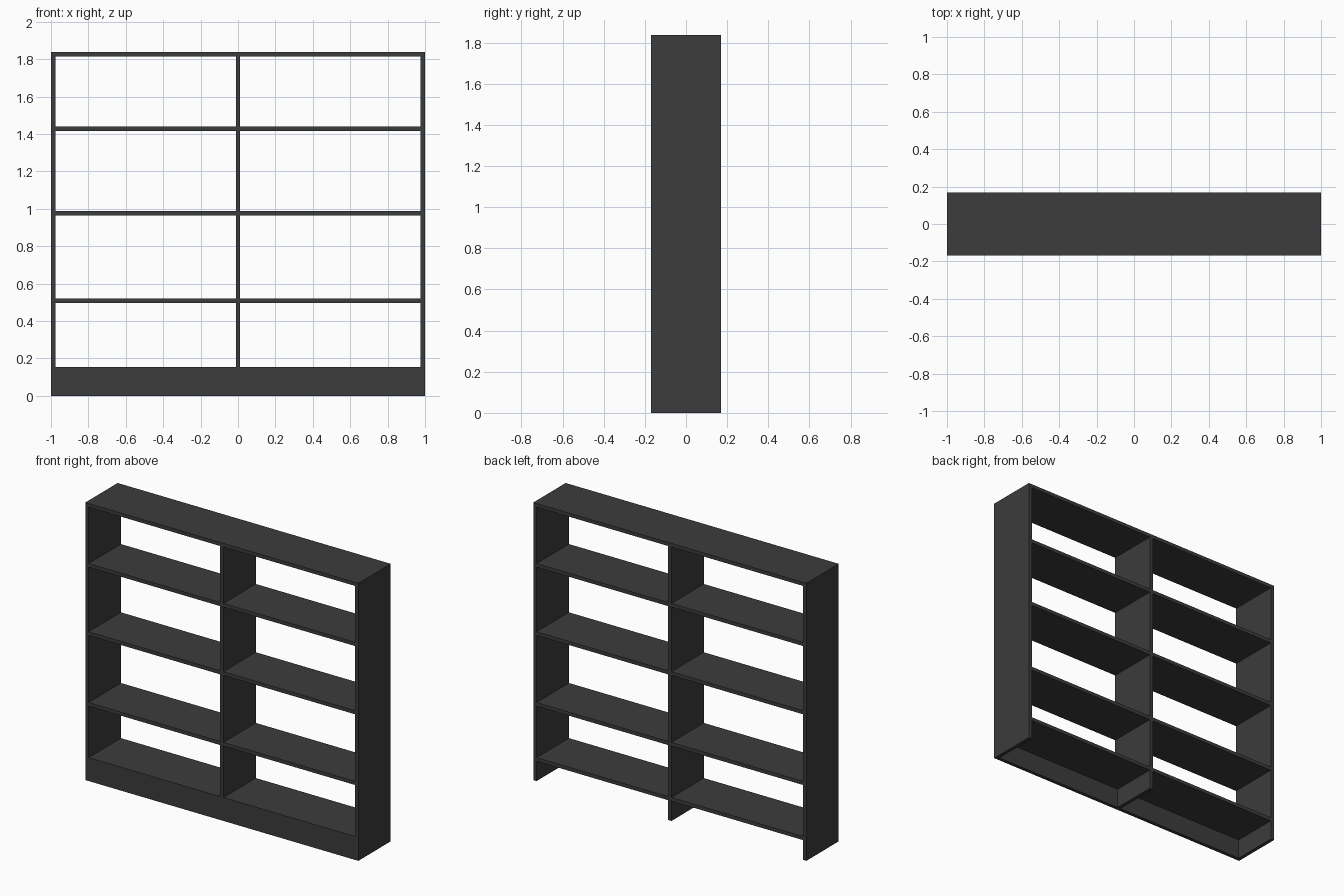
import bpy

if "Cube" in bpy.data.objects:
    bpy.data.objects.remove(bpy.data.objects["Cube"])

W, D, H, T = 2.0, 0.338, 1.838, 0.024   # overall size and board thickness
KICK = 0.155                            # top of the bottom shelf

mat = bpy.data.materials.new("dark_board")
mat.diffuse_color = (0.045, 0.045, 0.045, 1)
mat.use_nodes = True
mat.node_tree.nodes["Principled BSDF"].inputs["Base Color"].default_value = mat.diffuse_color


def board(name, x, y, z):
    """Box from (min, max) ranges."""
    bpy.ops.mesh.primitive_cube_add(
        size=1, location=[(a + b) / 2 for a, b in (x, y, z)])
    ob = bpy.context.object
    ob.name = name
    ob.scale = [b - a for a, b in (x, y, z)]
    bpy.ops.object.transform_apply(location=False, rotation=False, scale=True)
    ob.data.materials.append(mat)
    return ob


depth = (-D / 2, D / 2)
inner = W / 2 - T

# Outer frame
board("top_panel", (-W / 2, W / 2), depth, (H - T, H))
board("left_side", (-W / 2, -inner), depth, (0, H - T))
board("right_side", (inner, W / 2), depth, (0, H - T))

# Centre divider, standing on the floor behind the kick board
board("centre_divider", (-T / 2, T / 2), (-D / 2 + T, D / 2), (0, KICK - T))
board("centre_divider_upper", (-T / 2, T / 2), depth, (KICK - T, H - T))

# Kick board closing the front of the base
board("kick_board", (-inner, inner), (-D / 2, -D / 2 + T), (0, KICK - T))

# Shelves in both bays
for i, top in enumerate((KICK, 0.52, 0.988, 1.44)):
    for side, x in (("left", (-inner, -T / 2)), ("right", (T / 2, inner))):
        board(f"{side}_shelf_{i + 1}", x, depth, (top - T, top))
